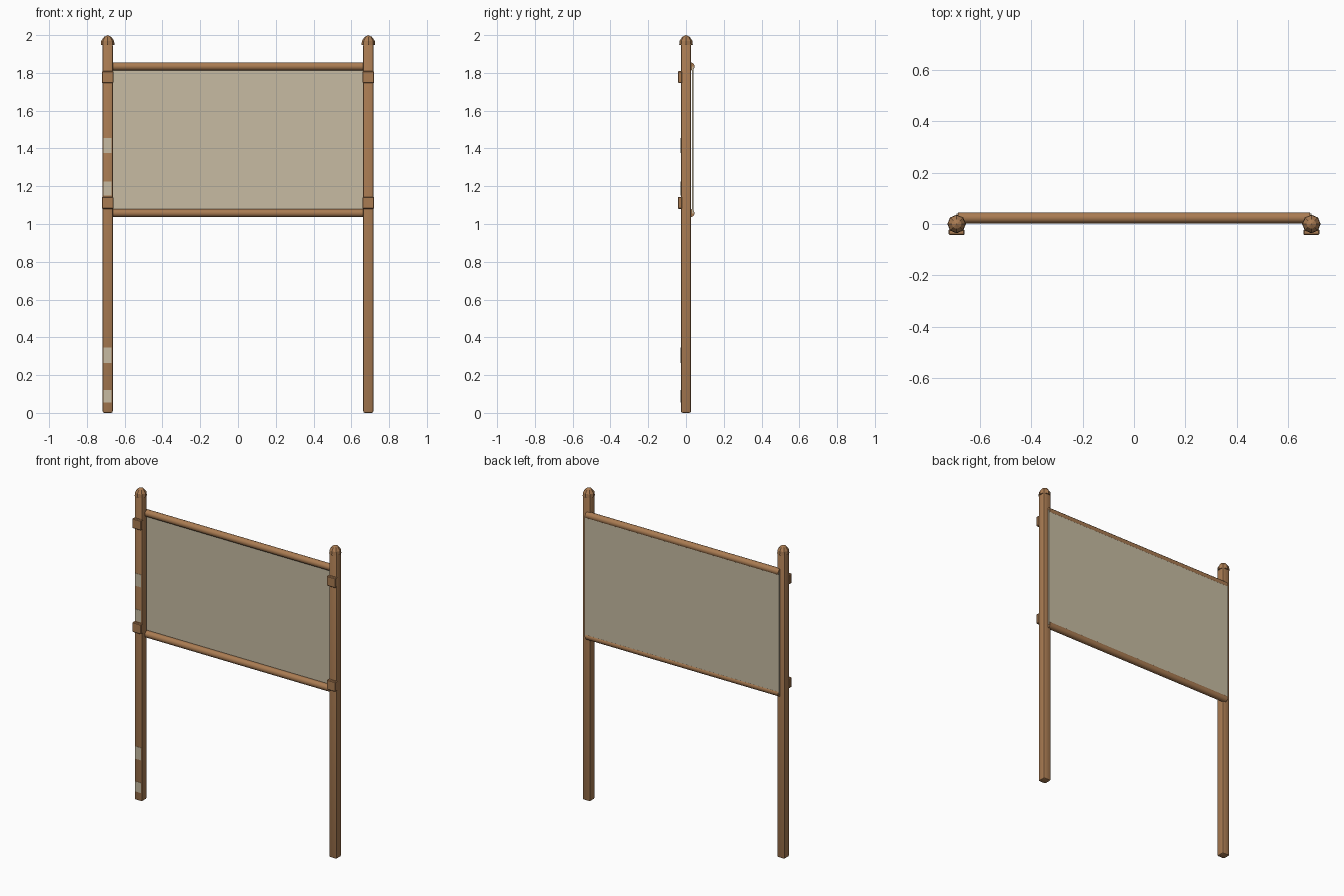
import bpy
import bmesh
from math import pi, radians
from mathutils import Matrix

if "Cube" in bpy.data.objects:
    bpy.data.objects.remove(bpy.data.objects["Cube"])


def material(name, rgb):
    mat = bpy.data.materials.new(name)
    mat.use_nodes = True
    mat.diffuse_color = (*rgb, 1)
    mat.node_tree.nodes["Principled BSDF"].inputs["Base Color"].default_value = (*rgb, 1)
    return mat


wood = material("brown wood", (0.40, 0.20, 0.085))
canvas = material("beige board", (0.57, 0.50, 0.36))


def finish(bm, name, mat, smooth=False):
    bmesh.ops.recalc_face_normals(bm, faces=bm.faces)
    mesh = bpy.data.meshes.new(name)
    bm.to_mesh(mesh)
    bm.free()
    mesh.materials.append(mat)
    obj = bpy.data.objects.new(name, mesh)
    bpy.context.collection.objects.link(obj)
    if smooth:
        bpy.ops.object.select_all(action="DESELECT")
        obj.select_set(True)
        bpy.context.view_layer.objects.active = obj
        bpy.ops.object.shade_smooth_by_angle(angle=radians(35))
    return obj


def box(name, mat, xs, ys, zs, bevel=0.0, segments=1):
    bm = bmesh.new()
    bmesh.ops.create_cube(bm, size=1)
    for v in bm.verts:
        for i, (lo, hi) in enumerate((xs, ys, zs)):
            v.co[i] = lo if v.co[i] < 0 else hi
    if bevel:
        bmesh.ops.bevel(bm, geom=bm.edges[:], offset=bevel, segments=segments,
                        profile=0.5, affect="EDGES")
    return finish(bm, name, mat, segments > 1)


def cap(name, x):
    # Faceted dome: a profile spun around the post axis
    bm = bmesh.new()
    profile = [(0, 1.945), (0.036, 1.947), (0.034, 1.970), (0.019, 1.991), (0, 2.0)]
    verts = [bm.verts.new((x + r, 0, z)) for r, z in profile]
    edges = [bm.edges.new(pair) for pair in zip(verts, verts[1:])]
    bmesh.ops.spin(bm, geom=verts + edges, cent=(x, 0, 0), axis=(0, 0, 1),
                   angle=2 * pi, steps=8, use_duplicate=False)
    bmesh.ops.remove_doubles(bm, verts=bm.verts, dist=0.0005)
    finish(bm, name, wood)


def rail(name, z):
    bm = bmesh.new()
    turn = Matrix.Translation((0, 0.024, z)) @ Matrix.Rotation(pi / 2, 4, "Y")
    bmesh.ops.create_cone(bm, cap_ends=True, segments=12, radius1=0.0215,
                          radius2=0.0215, depth=1.37, matrix=turn)
    finish(bm, name, wood, True)


# Posts with caps and front clamps
POST_X = 0.69
for side, x in (("left", POST_X), ("right", -POST_X)):
    box(side + "_post", wood, (x - 0.027, x + 0.027), (-0.027, 0.027), (0, 1.955), 0.009, 2)
    cap(side + "_post_cap", x)
    for level, z in (("upper", 1.778), ("lower", 1.112)):
        box(f"{side}_{level}_clamp", wood, (x - 0.031, x + 0.031),
            (-0.043, -0.02), (z - 0.032, z + 0.032), 0.004)

# Horizontal rails and the board between them
rail("top_rail", 1.834)
rail("bottom_rail", 1.058)
box("board", canvas, (-0.69, 0.69), (0.033, 0.041), (1.055, 1.835))

# Pale worn patches on the front of the right post
for i, (low, high) in enumerate(((0.055, 0.12), (0.265, 0.345), (1.15, 1.225), (1.375, 1.455))):
    box(f"worn_patch_{i + 1}", canvas, (-POST_X - 0.021, -POST_X + 0.02),
        (-0.0285, -0.026), (low, high))
